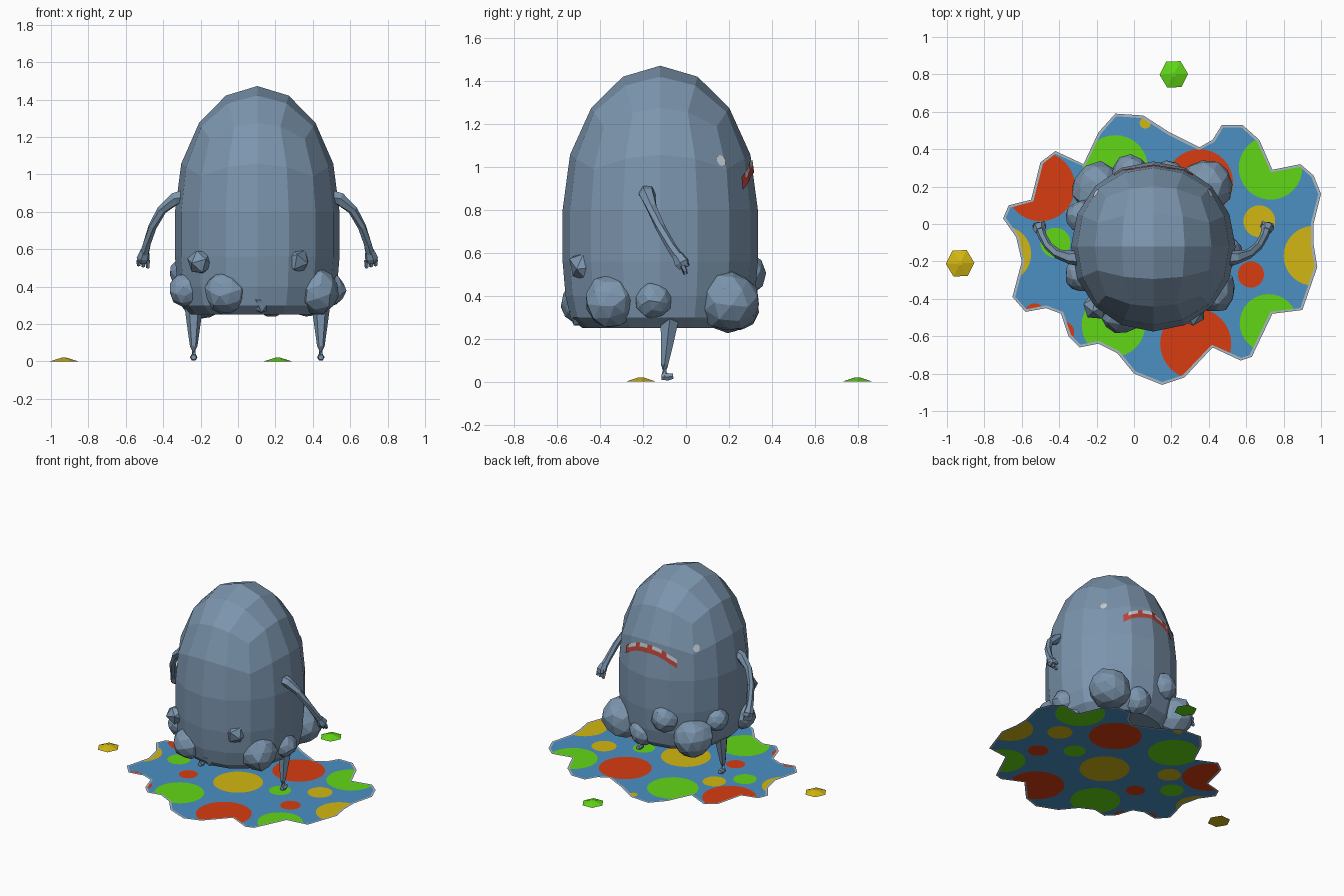
import bpy, bmesh, math, random
from mathutils import Vector, Euler
from mathutils.bvhtree import BVHTree
from mathutils.geometry import delaunay_2d_cdt

random.seed(4)
cube = bpy.data.objects.get("Cube")
if cube:
    bpy.data.objects.remove(cube, do_unlink=True)


def material(name, rgb):
    m = bpy.data.materials.new(name)
    m.use_nodes = True
    m.diffuse_color = (*rgb, 1)
    m.node_tree.nodes["Principled BSDF"].inputs["Base Color"].default_value = (*rgb, 1)
    return m


SKIN = material("slate_skin", (.2, .3, .42))
RIM = material("pale_rim", (.4, .48, .56))
BLUE = material("puddle_blue", (.07, .28, .54))
RED = material("spot_red", (.68, .045, .005))
GREEN = material("spot_green", (.12, .68, .008))
YELLOW = material("spot_yellow", (.65, .47, .006))
LIPS = material("lip_red", (.5, .06, .045))
WHITE = material("tooth_white", (.6, .64, .68))


def finish(name, bm, *mats, recalc=True):
    if recalc:
        bmesh.ops.recalc_face_normals(bm, faces=bm.faces)
    me = bpy.data.meshes.new(name)
    bm.to_mesh(me)
    bm.free()
    for m in mats:
        me.materials.append(m)
    ob = bpy.data.objects.new(name, me)
    bpy.context.collection.objects.link(ob)
    return ob


def tube(name, points, radii, mat=SKIN, sides=6):
    """Tapered tube through the points, capped at both ends."""
    bm = bmesh.new()
    pts = [Vector(p) for p in points]
    rings = []
    for i, (p, r) in enumerate(zip(pts, radii)):
        along = pts[min(i + 1, len(pts) - 1)] - pts[max(i - 1, 0)]
        q = along.to_track_quat('Z', 'Y')
        turns = [math.tau * k / sides for k in range(sides)]
        rings.append([bm.verts.new(p + q @ Vector((r * math.cos(a), r * math.sin(a), 0))) for a in turns])
    for a, b in zip(rings, rings[1:]):
        for k in range(sides):
            n = (k + 1) % sides
            bm.faces.new((a[k], a[n], b[n], b[k]))
    bm.faces.new(rings[0])
    bm.faces.new(rings[-1])
    return finish(name, bm, mat)


# Body: top half of a rounded cube, drawn down into a tapered base
CX, CY, RX, RY, MID, DOME = .103, -.12, .44, .455, .8, .672
bm = bmesh.new()
bmesh.ops.create_cube(bm, size=2)
bmesh.ops.subdivide_edges(bm, edges=bm.edges, cuts=3, use_grid_fill=True)
for v in bm.verts:
    v.co = Vector([math.tan(c * math.pi / 4) for c in v.co]).normalized()
bmesh.ops.delete(bm, geom=[v for v in bm.verts if v.co.z < -.01], context='VERTS')
for v in bm.verts:
    v.co = Vector((CX + RX * v.co.x, CY + RY * v.co.y, MID + DOME * v.co.z))
rim = [e for e in bm.edges if e.is_boundary]
scale = 1
for z, s in ((.56, 1), (.4, .97), (.3, .92), (.25, .8)):
    made = bmesh.ops.extrude_edge_only(bm, edges=rim)["geom"]
    rim = [g for g in made if isinstance(g, bmesh.types.BMEdge)]
    for v in (g for g in made if isinstance(g, bmesh.types.BMVert)):
        v.co = Vector((CX + (v.co.x - CX) * s / scale, CY + (v.co.y - CY) * s / scale, z))
    scale = s
    rim = [e for e in rim if e.is_boundary]
bmesh.ops.contextual_create(bm, geom=rim)
bmesh.ops.recalc_face_normals(bm, faces=bm.faces)
surface = BVHTree.FromBMesh(bm)
finish("body", bm, SKIN)


def on_body(azimuth, z, lift=.006):
    """Point just outside the body at an azimuth in degrees and a height."""
    a = math.radians(azimuth)
    out = Vector((math.cos(a), math.sin(a), 0))
    hit = surface.ray_cast(Vector((CX, CY, z)) + out * 2, -out)
    return hit[0] + out * lift


# Mouth: arched lips with a broken row of teeth along the top
bm = bmesh.new()
steps = 24
rows = []
for i in range(steps + 1):
    u = 2 * i / steps - 1
    mid = 1 - .08 * u * u
    rows.append([bm.verts.new(on_body(90 + 29 * u, mid + d)) for d in (-.028, .005, .032)])
for i, (a, b) in enumerate(zip(rows, rows[1:])):
    for k in range(2):
        f = bm.faces.new((a[k], a[k + 1], b[k + 1], b[k]))
        f.material_index = int(k == 1 and i % 6 > 1)
finish("mouth", bm, LIPS, WHITE, recalc=False)

# Eyes
for side, azimuth in (("right", 43), ("left", 137)):
    bm = bmesh.new()
    ring = [math.tau * k / 8 for k in range(8)]
    bm.faces.new([bm.verts.new(on_body(azimuth + 3.4 * math.cos(a), 1.03 + .026 * math.sin(a))) for a in ring])
    finish(side + "_eye", bm, WHITE, recalc=False)

# Arms, hands and legs, mirrored about the body centre
for side, s in (("left", 1), ("right", -1)):
    def place(points):
        return [(CX + s * x, y, z) for x, y, z in points]

    tube(side + "_arm",
         place([(.38, -.18, .88), (.44, -.18, .87), (.51, -.16, .81), (.56, -.12, .72), (.59, -.07, .63), (.605, -.03, .57)]),
         [.045, .037, .026, .023, .023, .026])
    tube(side + "_hand", place([(.603, -.04, .59), (.61, -.02, .555), (.61, -.01, .53)]), [.026, .036, .026])
    for k in range(3):
        x = .585 + .024 * k
        tube(side + "_finger_" + str(k + 1), place([(x, -.015, .54), (x, -.002, .5 + .006 * k)]), [.014, .01], sides=5)
    tube(side + "_thumb", place([(.6, -.01, .57), (.585, .01, .54)]), [.014, .009], sides=5)
    tube(side + "_leg",
         place([(.34, -.07, .42), (.34, -.075, .3), (.34, -.088, .18), (.34, -.1, .08), (.34, -.1, .025)]),
         [.056, .05, .034, .02, .018])
    tube(side + "_foot", place([(.34, -.115, .022), (.34, -.085, .022), (.34, -.06, .026)]), [.015, .02, .014])

# Boulders clustered around the base: x, y, z, radius
boulders = [(-.2, -.44, .53, .073), (.31, -.47, .54, .077), (-.065, -.47, .365, .115), (.42, -.35, .375, .125),
            (-.28, -.27, .38, .09), (.49, -.15, .38, .088), (.38, .2, .375, .145), (-.02, .27, .5, .1),
            (-.19, .19, .37, .14), (-.28, .04, .47, .085), (.12, -.48, .32, .07), (.18, .24, .34, .1)]
for i, (x, y, z, r) in enumerate(boulders):
    bm = bmesh.new()
    bmesh.ops.create_icosphere(bm, subdivisions=2 if r > .08 else 1, radius=r)
    turn = Euler([random.uniform(0, 3) for _ in range(3)])
    for v in bm.verts:
        v.co.rotate(turn)
        v.co *= random.uniform(.94, 1.06)
        v.co += Vector((x, y, z))
    finish("boulder_" + str(i + 1), bm, SKIN)

# Puddle: wavy outline in hundredths, with a rim and round spots cut into one sheet
outline = [(-70, 3), (-67, 10), (-55, 13), (-50, 33), (-42, 39), (-27, 32), (-19, 49), (-10, 59), (5, 58),
           (19, 49), (35, 41), (42, 45), (47, 53), (58, 53), (67, 45), (74, 29), (89, 32), (96, 26), (100, 16),
           (96, 0), (96, -11), (98, -23), (90, -46), (74, -48), (63, -71), (57, -73), (42, -66), (27, -82),
           (15, -86), (0, -80), (-9, -69), (-19, -64), (-29, -66), (-35, -60), (-39, -48), (-47, -45),
           (-58, -47), (-65, -39), (-60, -20), (-63, -7)]
outer = [Vector(p) / 100 for p in outline]
inner = []
for i, p in enumerate(outer):
    t = (outer[(i + 1) % len(outer)] - outer[i - 1]).normalized()
    inner.append(p + Vector((t.y, -t.x)) * .015)
spots = {
    3: [(-.5, .2, .185), (.35, .22, .18), (.625, -.27, .07), (.33, -.64, .19), (-.38, -.58, .06),
        (-.53, -.48, .055), (-.23, -.26, .065)],
    4: [(-.1, .3, .175), (.73, .3, .17), (.72, -.53, .155), (-.11, -.54, .17), (-.42, -.1, .08), (.43, -.115, .075)],
    5: [(.06, .54, .03), (.67, .015, .085), (.96, -.17, .16), (-.7, -.16, .15), (.12, -.17, .17), (-.27, .05, .08)],
}
loops, loop_mats = [outer, inner], [1, 2]
for index, circles in spots.items():
    for x, y, r in circles:
        ring = [math.tau * k / 32 for k in range(32)]
        loops.append([Vector((x + r * math.cos(a), y + r * math.sin(a))) for a in ring])
        loop_mats.append(index)
coords, faces = [], []
for loop in loops:
    area = sum(p.cross(q) for p, q in zip(loop, loop[1:] + loop[:1]))
    ids = list(range(len(coords), len(coords) + len(loop)))
    coords += loop
    faces.append(ids if area > 0 else ids[::-1])
verts, _, tris, _, _, origins = delaunay_2d_cdt(coords, [], faces, 1, 1e-5, True)
bm = bmesh.new()
vs = [bm.verts.new((p.x, p.y, .005)) for p in verts]
for tri, origin in zip(tris, origins):
    if 0 not in origin:
        continue
    f = bm.faces.new([vs[k] for k in tri])
    f.material_index = max(loop_mats[o] for o in origin) if 1 in origin else 1
    f.normal_update()
    if f.normal.z < 0:
        f.normal_flip()
finish("puddle", bm, SKIN, RIM, BLUE, RED, GREEN, YELLOW, recalc=False)

# Two stray droplets: low six-sided cones
for name, x, y, mat in (("yellow_droplet", -.93, -.21, YELLOW), ("green_droplet", .213, .8, GREEN)):
    bm = bmesh.new()
    bmesh.ops.create_cone(bm, cap_ends=True, segments=6, radius1=.076, radius2=.012, depth=.02)
    for v in bm.verts:
        v.co = Vector((x + v.co.y * .5 + v.co.x * .87, y + v.co.y * .87 - v.co.x * .5, v.co.z + .01))
        if v.co.z < .01:
            v.co.y = y + (v.co.y - y) * 1.05
    bmesh.ops.rotate(bm, verts=bm.verts, cent=(x, y, 0), matrix=Euler((0, 0, math.radians(2))).to_matrix())
    finish(name, bm, mat)
